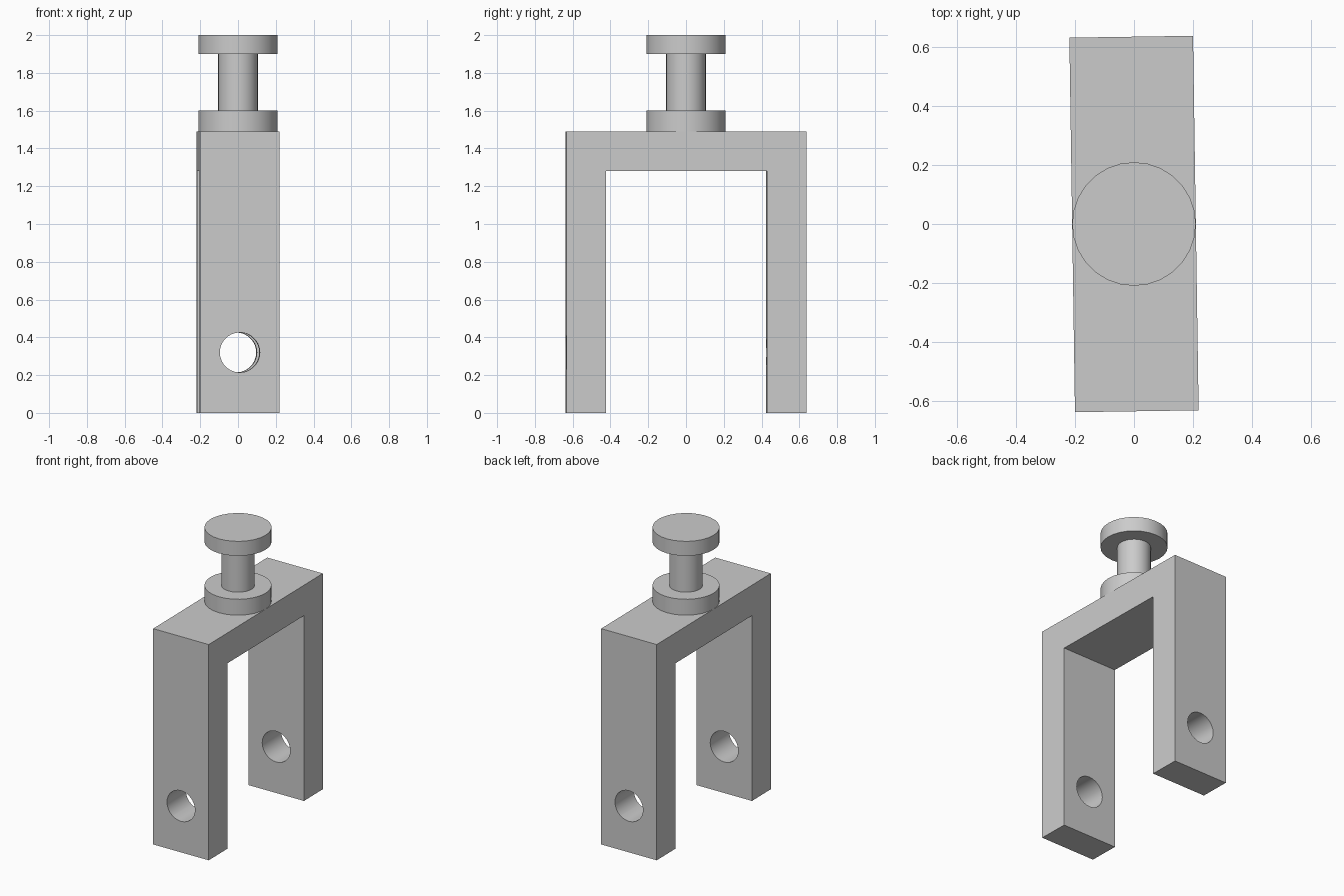
import bpy, bmesh
from math import pi, radians
from mathutils import Matrix, Vector

if "Cube" in bpy.data.objects:
    bpy.data.objects.remove(bpy.data.objects["Cube"], do_unlink=True)

SIDES = 28
grey = bpy.data.materials.new("plain_grey")
grey.use_nodes = True
grey.diffuse_color = (0.6, 0.6, 0.6, 1)
grey.node_tree.nodes["Principled BSDF"].inputs["Base Color"].default_value = (0.6, 0.6, 0.6, 1)


def make_object(name, bm):
    bmesh.ops.recalc_face_normals(bm, faces=bm.faces)
    mesh = bpy.data.meshes.new(name)
    bm.to_mesh(mesh)
    bm.free()
    mesh.materials.append(grey)
    obj = bpy.data.objects.new(name, mesh)
    bpy.context.collection.objects.link(obj)
    return obj


def select_only(obj):
    bpy.ops.object.select_all(action='DESELECT')
    obj.select_set(True)
    bpy.context.view_layer.objects.active = obj


# Fork: U-shaped profile pushed out across its width
half_len, inner, half_width, top, under = 0.636, 0.426, 0.21, 1.49, 1.28
right_half = [(inner, under), (inner, 0), (half_len, 0), (half_len, top)]
outline = right_half + [(-y, z) for y, z in reversed(right_half)]
bm = bmesh.new()
face = bm.faces.new([bm.verts.new((-half_width, y, z)) for y, z in outline])
side = bmesh.ops.extrude_face_region(bm, geom=[face])
bmesh.ops.translate(bm, vec=Vector((2 * half_width, 0, 0)),
                    verts=[v for v in side["geom"] if isinstance(v, bmesh.types.BMVert)])
fork = make_object("fork", bm)

# Round hole through both legs
bm = bmesh.new()
bmesh.ops.create_cone(bm, cap_ends=True, segments=SIDES, radius1=0.106, radius2=0.106, depth=2,
                      matrix=Matrix.Translation((0, 0, 0.32)) @ Matrix.Rotation(pi / 2, 4, 'X'))
cutter = make_object("hole_cutter", bm)
cutter.hide_render = True
cut = fork.modifiers.new("leg_holes", 'BOOLEAN')
cut.operation, cut.solver, cut.object = 'DIFFERENCE', 'EXACT', cutter
select_only(fork)
bpy.ops.object.modifier_apply(modifier=cut.name)
bpy.data.objects.remove(cutter, do_unlink=True)
fork.rotation_euler.z = 0.015

# Headed pin: stepped profile turned around the vertical axis
wide, thin = 0.21, 0.105
profile = [(0, top), (wide, top), (wide, 1.6), (thin, 1.6),
           (thin, 1.9), (wide, 1.9), (wide, 2.0), (0, 2.0)]
bm = bmesh.new()
verts = [bm.verts.new((r, 0, z)) for r, z in profile]
edges = [bm.edges.new(pair) for pair in zip(verts, verts[1:])]
bmesh.ops.spin(bm, geom=verts + edges, cent=(0, 0, 0), axis=(0, 0, 1),
               angle=2 * pi, steps=SIDES, use_duplicate=False)
bmesh.ops.remove_doubles(bm, verts=bm.verts, dist=0.0001)
pin = make_object("headed_pin", bm)

for obj in (fork, pin):
    select_only(obj)
    bpy.ops.object.shade_smooth_by_angle(angle=radians(30))
